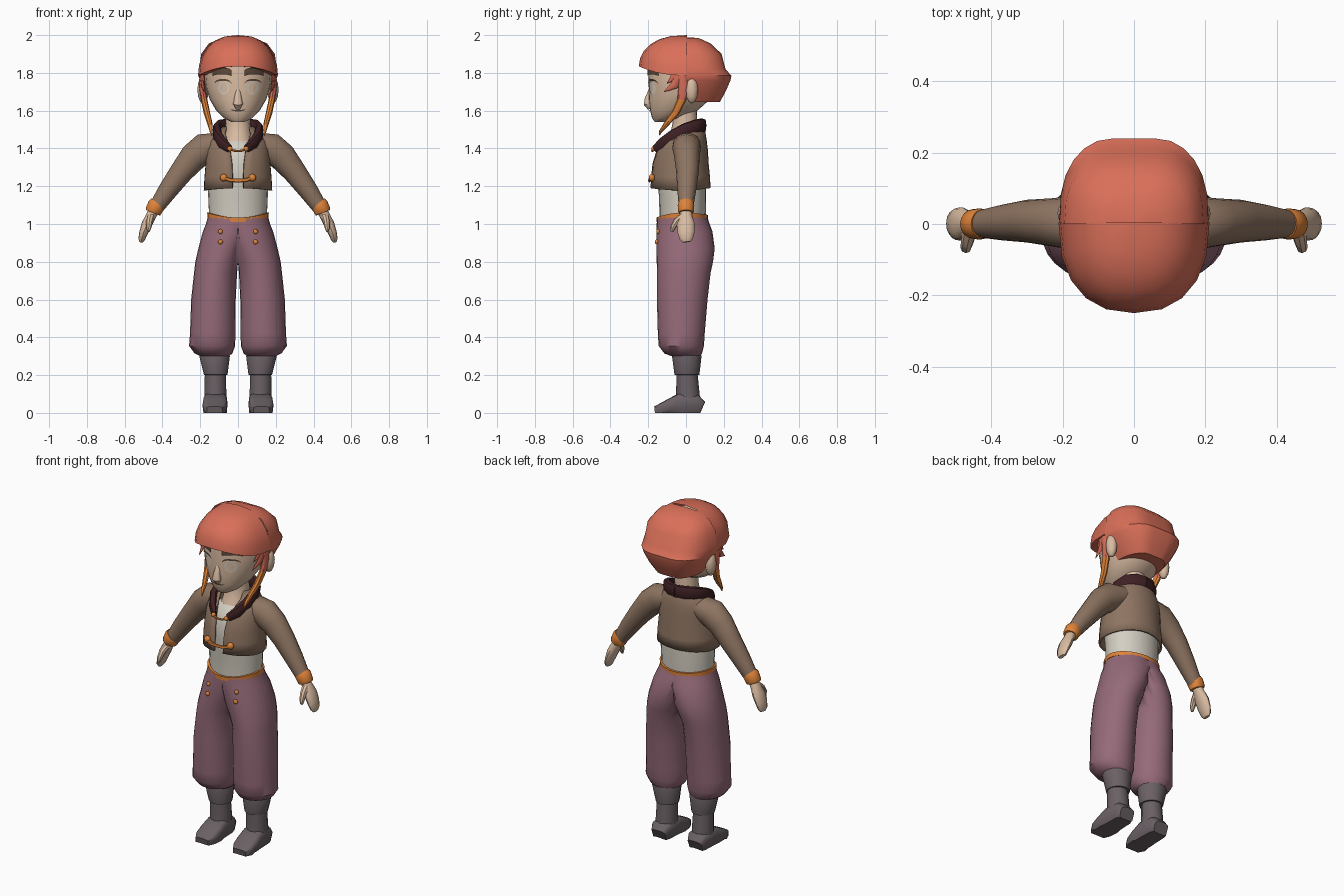
import bpy, bmesh, math
from mathutils import Vector
from mathutils.bvhtree import BVHTree

if "Cube" in bpy.data.objects:
    bpy.data.objects.remove(bpy.data.objects["Cube"])


def material(name, rgb):
    m = bpy.data.materials.new(name)
    m.diffuse_color = (*rgb, 1)
    m.use_nodes = True
    m.node_tree.nodes["Principled BSDF"].inputs["Base Color"].default_value = m.diffuse_color
    return m


HAIR = material("hair_red", (0.70, 0.16, 0.10))
ORANGE = material("orange_trim", (0.75, 0.23, 0.04))
SKIN = material("skin", (0.70, 0.50, 0.36))
BROWN = material("jacket_brown", (0.27, 0.175, 0.12))
CLOTH = material("shirt_white", (0.66, 0.62, 0.54))
PURPLE = material("trouser_purple", (0.30, 0.145, 0.19))
GREY = material("boot_grey", (0.145, 0.118, 0.13))
MAROON = material("collar_maroon", (0.05, 0.015, 0.018))
DARK = material("brow_brown", (0.11, 0.065, 0.04))


def spow(v, e):
    return math.copysign(abs(v) ** e, v)


def make(name, rows, mat, closed=True, caps=True, mirror=False, clean=False):
    """Skin a list of point rows into a mesh object."""
    bm = bmesh.new()
    vr = [[bm.verts.new(p) for p in row] for row in rows]
    n = len(rows[0])
    for a, b in zip(vr, vr[1:]):
        for i in range(n if closed else n - 1):
            j = (i + 1) % n
            bm.faces.new((a[i], a[j], b[j], b[i]))
    if caps:
        bm.faces.new(vr[0])
        bm.faces.new(vr[-1])
    if clean:  # drop the inner wall on the centre plane
        bmesh.ops.delete(bm, geom=[f for f in bm.faces if all(v.co.x < 1e-4 for v in f.verts)],
                         context='FACES')
    bmesh.ops.remove_doubles(bm, verts=bm.verts[:], dist=1e-5)
    bmesh.ops.recalc_face_normals(bm, faces=bm.faces[:])
    me = bpy.data.meshes.new(name)
    bm.to_mesh(me)
    bm.free()
    me.materials.append(mat)
    ob = bpy.data.objects.new(name, me)
    bpy.context.collection.objects.link(ob)
    if mirror:
        ob.modifiers.new("Mirror", 'MIRROR').use_clip = True
    return ob


def stack(name, rows, mat, n=20, clamp=False, **kw):
    """Elliptical rings up the z axis: (z, x, y, rx, ry)."""
    out = []
    for z, x, y, rx, ry in rows:
        ring = []
        for i in range(n):
            a = 2 * math.pi * i / n
            px = x + rx * math.sin(a)
            ring.append((max(px, 0) if clamp else px, y - ry * math.cos(a), z))
        out.append(ring)
    return make(name, out, mat, clean=clamp, **kw)


def sweep(name, path, mat, ref=(0, 1, 0), n=12, e=1.0, mirror=True):
    """Tapered tube through (x, y, z, r_across, r_along_ref)."""
    pts = [Vector(p[:3]) for p in path]
    out = []
    for i, p in enumerate(path):
        t = (pts[min(i + 1, len(pts) - 1)] - pts[max(i - 1, 0)]).normalized()
        r = Vector(ref)
        v = (r - t * r.dot(t)).normalized()
        u = t.cross(v)
        out.append([pts[i] + u * p[3] * spow(math.cos(2 * math.pi * k / n), e)
                    + v * p[4] * spow(math.sin(2 * math.pi * k / n), e) for k in range(n)])
    return make(name, out, mat, mirror=mirror)


def ball(name, c, r, mat, mirror=True, seg=12):
    rows = []
    for j in range(seg // 2 + 1):
        b = -math.pi / 2 + math.pi * j / (seg // 2)
        rows.append([(c[0] + r[0] * math.cos(b) * math.cos(2 * math.pi * k / seg),
                      c[1] + r[1] * math.cos(b) * math.sin(2 * math.pi * k / seg),
                      c[2] + r[2] * math.sin(b)) for k in range(seg)])
    return make(name, rows, mat, mirror=mirror, caps=False)


def surface(ob):
    """Return a function giving the front y of an object at x, z."""
    tree = BVHTree.FromPolygons([v.co for v in ob.data.vertices],
                                [tuple(p.vertices) for p in ob.data.polygons])

    def front(x, z):
        hit = tree.ray_cast(Vector((x, -2, z)), Vector((0, 1, 0)))[0]
        return hit.y if hit else 0
    return front


# Head, neck, ears, nose
head = stack("head", [(1.54, 0, -.135, .035, .03), (1.56, 0, -.105, .075, .075),
                      (1.60, 0, -.065, .115, .125), (1.66, 0, -.035, .15, .163),
                      (1.72, 0, -.02, .17, .177), (1.80, 0, -.02, .178, .18),
                      (1.88, 0, -.02, .165, .17), (1.95, 0, -.02, .09, .09)], SKIN, n=24)
stack("neck", [(1.40, 0, -.03, .085, .09), (1.47, 0, -.01, .072, .075),
               (1.54, 0, -.005, .065, .065), (1.64, 0, -.01, .065, .065)], SKIN)
ball("ear", (.185, .03, 1.71), (.03, .034, .072), SKIN)
sweep("nose", [(0, -.185, 1.71, .012, .012), (0, -.20, 1.665, .02, .018),
               (0, -.20, 1.635, .026, .024), (0, -.19, 1.61, .012, .012)], SKIN, mirror=False)

# Painted face details laid on the head
face = surface(head)


def decal(name, mat, x0, x1, top, bottom, off=.004, mirror=True, n=8):
    rows = []
    for f in (bottom, lambda t: (top(t) + bottom(t)) / 2, top):
        rows.append([(x0 + (x1 - x0) * i / n, 0, f(i / n)) for i in range(n + 1)])
    rows = [[(x, face(x, z) - off, z) for x, _, z in r] for r in rows]
    return make(name, rows, mat, closed=False, caps=False, mirror=mirror)


def bow(t):
    return math.sqrt(max(0, 1 - (2 * t - 1) ** 2))


decal("eye", CLOTH, .045, .108, lambda t: 1.722 + .034 * bow(t), lambda t: 1.718 - .032 * bow(t))
decal("iris", SKIN, .057, .092, lambda t: 1.722 + .027 * bow(t), lambda t: 1.718 - .026 * bow(t), off=.007)
decal("eyelash", DARK, .035, .125, lambda t: 1.748 + .02 * bow(t), lambda t: 1.744 + .014 * bow(t), off=.007)
decal("eyebrow", DARK, .035, .135, lambda t: 1.815 + .012 * bow(t), lambda t: 1.782 + .01 * bow(t), off=.009)
decal("mouth", DARK, -.04, .04, lambda t: 1.608 - .004 * bow(t), lambda t: 1.606 - .01 * bow(t), mirror=False)

# Front hair cap: half dome with a shallow lip underneath
rows = []
for j in range(-1, 7):
    t = max(j, 0) / 6 * math.pi / 2
    f = .78 if j < 0 else max(math.cos(t), 1e-6) ** .8
    row = []
    for i in range(11):
        a = -math.pi / 2 + math.pi * i / 10
        zb = 1.835 - .05 * math.sin(a) ** 2
        row.append((.212 * f * spow(math.sin(a), .85), .004 - .254 * f * abs(math.cos(a)) ** .85,
                    zb + (2 - zb) * math.sin(t)))
    rows.append(row)
make("front_hair", rows, HAIR, closed=False, caps=False)

# Back hair: bulging half rings with a centre dip
rows = []
for z, rx, ry in [(1.65, .06, .03), (1.645, .13, .19), (1.70, .17, .222), (1.76, .20, .25),
                  (1.785, .21, .255), (1.82, .206, .222), (1.90, .195, .20), (1.955, .155, .14),
                  (1.985, .09, .07), (1.988, .01, .005)]:
    row = []
    for i in range(15):
        a = -math.pi / 2 + math.pi * i / 14
        dip = 1 - .06 * math.cos(a) ** 16
        row.append((rx * spow(math.sin(a), .85), ry * dip * abs(math.cos(a)) ** .75, z))
    rows.append(row)
make("back_hair", rows, HAIR, closed=False, caps=False)

# Side locks, with orange lower ends
lock = sweep("side_lock", [(.19, -.02, 1.82, .03, .014), (.19, -.012, 1.73, .027, .016),
                           (.18, -.022, 1.66, .024, .017), (.165, -.055, 1.59, .02, .017),
                           (.15, -.10, 1.535, .015, .014), (.142, -.135, 1.49, .008, .008),
                           (.14, -.14, 1.47, .002, .002)], HAIR, ref=(1, 0, 0), n=8)
lock.data.materials.append(ORANGE)
for p in lock.data.polygons:
    p.material_index = int(p.center.z < 1.68)
for i, (y, z) in enumerate([(-.115, 1.70), (-.10, 1.745)]):
    sweep(f"short_lock_{i}", [(.19, -.03, z + .09, .03, .012), (.185, -.06, z + .035, .022, .01),
                              (.176, y, z, .002, .002)], HAIR, ref=(1, 0, 0), n=6)

# Shirt
stack("shirt", [(1.02, 0, -.018, .152, .122), (1.15, 0, -.018, .158, .125),
                (1.25, 0, -.025, .16, .132), (1.35, 0, -.025, .15, .128),
                (1.41, 0, -.025, .115, .105), (1.44, 0, -.02, .08, .08)], CLOTH, n=24)

# Open jacket shell
rows = []
for z, y, rx, ry, gap in [(1.19, -.03, .182, .16, .03), (1.25, -.03, .178, .157, .03),
                          (1.32, -.03, .172, .15, .033), (1.39, -.022, .168, .138, .042),
                          (1.44, -.01, .16, .12, .055), (1.485, .005, .125, .098, .07),
                          (1.515, .015, .08, .075, .06)]:
    a0 = math.asin(gap / rx)
    row = []
    for i in range(25):
        a = a0 + (2 * math.pi - 2 * a0) * i / 24
        drop = .012 * math.sin(a) ** 2 if z < 1.2 else 0
        row.append((rx * math.sin(a), y - ry * math.cos(a), z - drop))
    rows.append(row)
jacket = make("jacket", rows, BROWN, closed=False, caps=False)
shell = jacket.modifiers.new("Thickness", 'SOLIDIFY')
shell.thickness = .012

# Sleeves, cuffs, hands
sweep("sleeve", [(.10, .005, 1.425, .06, .075), (.175, .003, 1.40, .083, .075),
                 (.235, .005, 1.355, .075, .067), (.30, .008, 1.275, .062, .06),
                 (.37, .004, 1.18, .052, .05), (.435, 0, 1.085, .04, .038)], BROWN, n=16)
sweep("cuff", [(.425, 0, 1.108, .043, .041), (.432, 0, 1.10, .046, .044),
               (.45, 0, 1.065, .043, .042), (.452, 0, 1.06, .038, .038)], ORANGE, n=16)
sweep("hand", [(.44, 0, 1.08, .028, .03), (.462, 0, 1.04, .027, .034), (.482, 0, 1.0, .028, .047),
               (.50, 0, .955, .023, .045), (.51, .002, .92, .018, .035),
               (.513, .004, .905, .01, .022)], SKIN)
sweep("thumb", [(.46, -.015, 1.045, .018, .022), (.468, -.05, 1.015, .018, .018),
                (.472, -.068, .985, .015, .015), (.474, -.074, .96, .007, .007)],
      SKIN, ref=(1, 0, 0), n=8)

# Collar running from the nape down to the chest
sweep("collar", [(0, .092, 1.52, .016, .037), (.05, .083, 1.522, .018, .037),
                 (.092, .05, 1.517, .02, .036), (.112, -.005, 1.497, .022, .036),
                 (.108, -.07, 1.462, .022, .035), (.08, -.125, 1.425, .02, .031),
                 (.045, -.162, 1.398, .014, .02)], MAROON, ref=(0, 0, 1), n=12, e=.7)

# Jacket fastenings
ball("chest_button", (.042, -.172, 1.398), (.014, .012, .014), ORANGE)
sweep("chest_clasp", [(.042, -.175, 1.398, .006, .006), (.02, -.178, 1.388, .006, .006),
                      (0, -.178, 1.386, .006, .006)], ORANGE, ref=(0, 0, 1), n=8)
ball("hem_button", (.076, -.18, 1.245), (.02, .017, .02), ORANGE)
sweep("hem_clasp", [(.076, -.185, 1.243, .008, .008), (.04, -.193, 1.232, .008, .01),
                    (0, -.193, 1.23, .008, .01)], ORANGE, ref=(0, 0, 1), n=8)

# Trousers: one leg with half the hips, mirrored
trousers = stack("trousers", [(.30, .123, 0, .075, .075), (.315, .13, -.015, .10, .10),
                              (.355, .137, -.025, .122, .12), (.42, .134, -.025, .12, .124),
                              (.60, .130, -.02, .118, .134), (.74, .119, -.012, .114, .142),
                              (.80, .104, -.006, .122, .149), (.87, .078, -.002, .132, .154),
                              (.96, .04, -.008, .146, .148), (1.0, .02, -.015, .15, .14),
                              (1.035, .01, -.02, .15, .134)], PURPLE, n=24, clamp=True,
                 mirror=True, caps=False)
front = surface(trousers)
for i, z in enumerate((.96, .905)):
    ball(f"trouser_button_{i}", (.093, front(.093, z) - .003, z), (.013, .01, .013), ORANGE)

# Waistband dipping at front and back
rows = []
for r, h in [(.148, -.012), (.162, -.012), (.163, .012), (.15, .012)]:
    row = []
    for i in range(28):
        a = 2 * math.pi * i / 28
        c = math.cos(a)
        dip = (.026 if c > 0 else .012) * c * c
        row.append((r * math.sin(a), -.02 - (r - .026) * c, 1.048 + h - dip))
    rows.append(row)
make("waistband", rows + rows[:1], ORANGE, caps=False)

# Boots
stack("boot_cuff", [(.20, .118, .005, .05, .05), (.202, .118, .005, .064, .066),
                    (.30, .124, .004, .083, .078), (.325, .124, .004, .075, .07)], GREY, n=14, mirror=True)
stack("boot_shaft", [(.03, .12, .012, .06, .068), (.10, .12, .01, .06, .062),
                     (.21, .12, .005, .057, .056)], GREY, n=14, mirror=True)
sweep("boot_foot", [(.12, .085, .032, .03, .045), (.12, .06, .048, .046, .06),
                    (.12, -.03, .054, .052, .064), (.122, -.08, .04, .038, .066),
                    (.124, -.13, .027, .025, .062), (.124, -.165, .019, .016, .042)],
      GREY, ref=(1, 0, 0), n=16, e=.6)
for ob in bpy.data.objects:  # rest the soles on the floor
    if ob.name == "boot_foot":
        for v in ob.data.vertices:
            if v.co.z < .02:
                v.co.z = 0

# Smooth shading with sharp edges kept
for ob in bpy.data.objects:
    ob.select_set(True)
    bpy.context.view_layer.objects.active = ob
bpy.ops.object.shade_smooth_by_angle(angle=math.radians(40))
